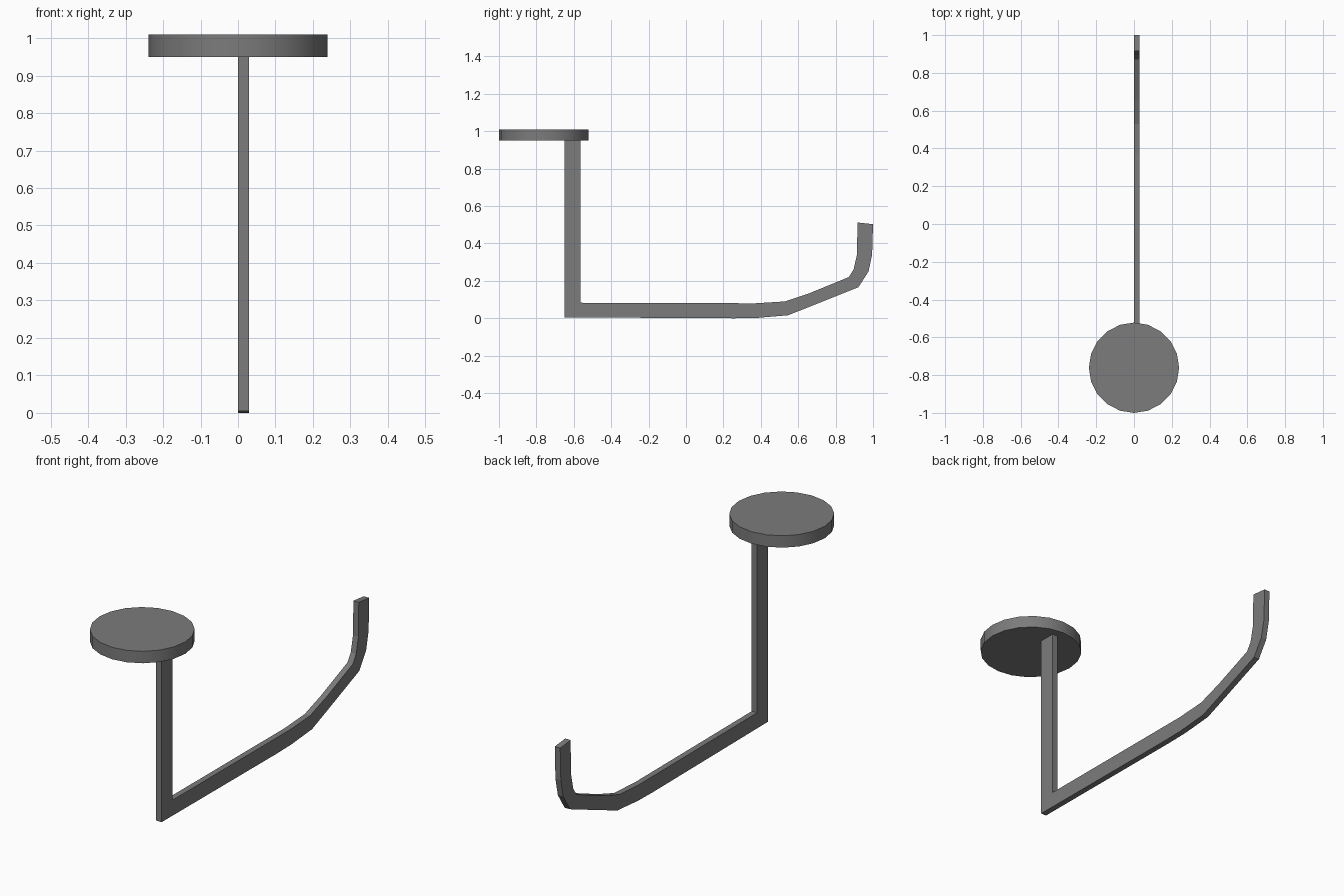
import bpy
import bmesh
from math import radians

cube = bpy.data.objects.get("Cube")
if cube:
    bpy.data.objects.remove(cube, do_unlink=True)

# Single grey metal finish
grey = bpy.data.materials.new("grey_metal")
grey.use_nodes = True
colour = (0.2, 0.2, 0.2, 1)
grey.diffuse_color = colour
grey.node_tree.nodes["Principled BSDF"].inputs["Base Color"].default_value = colour

# Flat bar: outer edge downwards and along, then inner edge back
BAR_THICKNESS = 0.03
outer = [(-0.65, 0.95), (-0.65, 0.005), (0.26, 0.0), (0.38, 0.002), (0.545, 0.016),
         (0.67, 0.065), (0.922, 0.166), (0.976, 0.25), (0.995, 0.34), (1.0, 0.503)]
inner = [(0.917, 0.512), (0.914, 0.34), (0.896, 0.26), (0.87, 0.22), (0.66, 0.134),
         (0.53, 0.09), (0.37, 0.08), (-0.565, 0.083), (-0.565, 0.95)]

bm = bmesh.new()
side = bm.faces.new([bm.verts.new((0, y, z)) for y, z in outer + inner])
extruded = bmesh.ops.extrude_face_region(bm, geom=[side], use_keep_orig=True)
moved = [v for v in extruded["geom"] if isinstance(v, bmesh.types.BMVert)]
bmesh.ops.translate(bm, verts=moved, vec=(BAR_THICKNESS, 0, 0))
bmesh.ops.recalc_face_normals(bm, faces=bm.faces)
mesh = bpy.data.meshes.new("hook_bar")
bm.to_mesh(mesh)
bm.free()
bar = bpy.data.objects.new("hook_bar", mesh)
bpy.context.collection.objects.link(bar)
mesh.materials.append(grey)

# Round plate on top of the upright
bpy.ops.mesh.primitive_cylinder_add(vertices=20, radius=0.239, depth=0.06,
                                    location=(0, -0.761, 0.98))
plate = bpy.context.object
plate.name = "round_plate"
plate.data.materials.append(grey)
bpy.ops.object.shade_smooth_by_angle(angle=radians(30))
